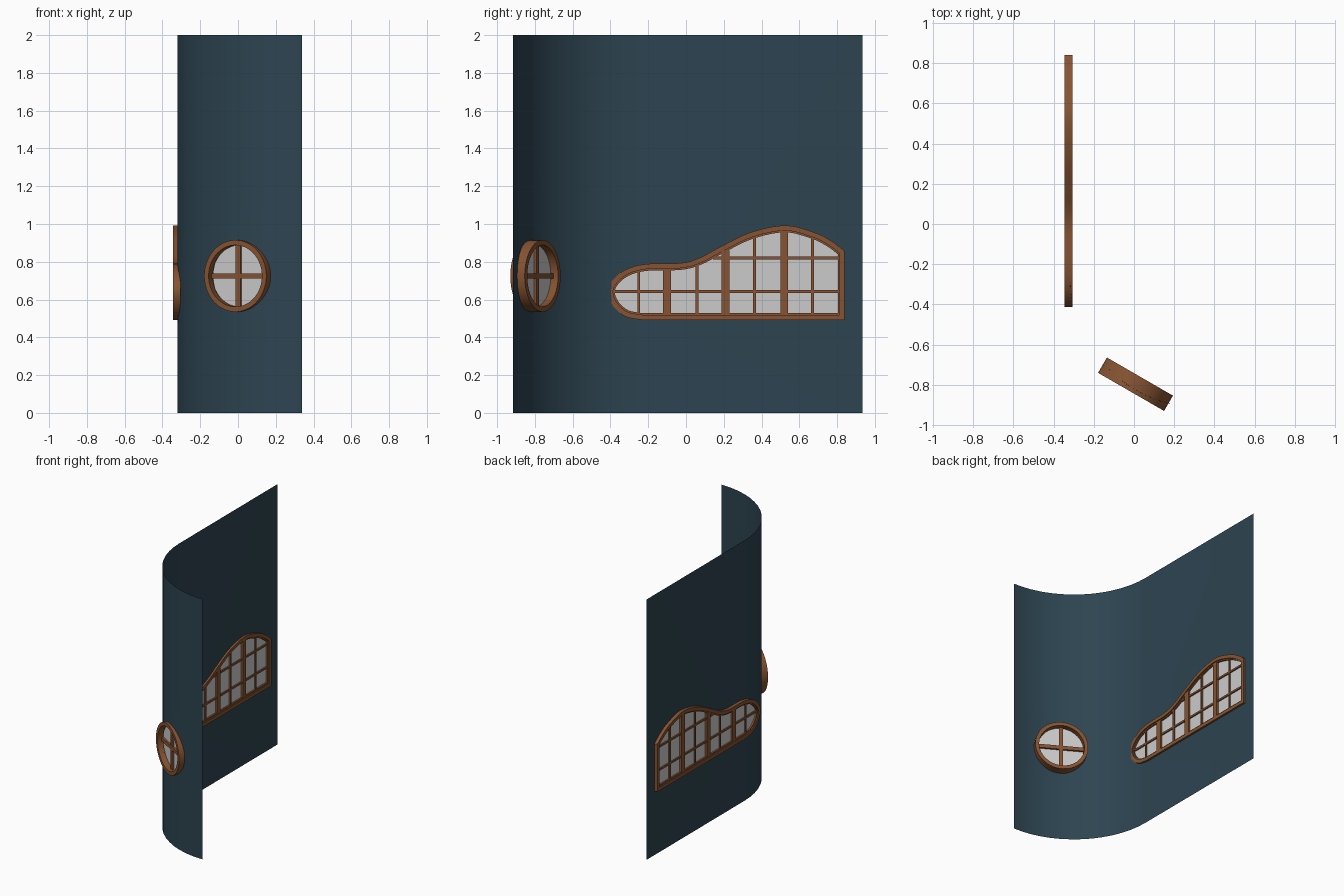
import bpy, bmesh, math
from mathutils import Matrix, Vector

if "Cube" in bpy.data.objects:
    bpy.data.objects.remove(bpy.data.objects["Cube"])

R, Y0, XF = 0.66, -0.255, -0.32          # corner radius, start of the bend, flat wall x
Y_END, HEIGHT, SEGS = 0.935, 2.0, 14
ARC = R * math.pi / 2


def material(name, rgb):
    m = bpy.data.materials.new(name)
    m.diffuse_color = (*rgb, 1)
    m.use_nodes = True
    m.node_tree.nodes["Principled BSDF"].inputs["Base Color"].default_value = m.diffuse_color
    return m


WALL = material("wall_paint", (0.026, 0.058, 0.082))
WOOD = material("wood", (0.24, 0.088, 0.032))


def finish(name, bm, mat=None, smooth=True):
    me = bpy.data.meshes.new(name)
    bm.to_mesh(me)
    bm.free()
    ob = bpy.data.objects.new(name, me)
    bpy.context.collection.objects.link(ob)
    if mat:
        me.materials.append(mat)
    if smooth:
        bpy.ops.object.select_all(action='DESELECT')
        ob.select_set(True)
        bpy.context.view_layer.objects.active = ob
        bpy.ops.object.shade_smooth_by_angle(angle=math.radians(30))
    return ob


def inset(pts, d):
    """Mitred inward offset of a counter-clockwise outline."""
    out = []
    for i, p in enumerate(pts):
        p = Vector(p)
        a = (p - Vector(pts[i - 1])).normalized()
        b = (Vector(pts[(i + 1) % len(pts)]) - p).normalized()
        na, nb = Vector((-a.y, a.x)), Vector((-b.y, b.x))
        out.append(tuple(p + (na + nb) * d / (1 + na.dot(nb))))
    return out


def slab(name, outline, depth, mtx, mat, hole=None):
    """Extruded outline, or a ring when a matching hole outline is given."""
    bm = bmesh.new()
    h, n = depth / 2, len(outline)
    loop = lambda pts, w: [bm.verts.new(mtx @ Vector((u, v, w))) for u, v in pts]
    f, b = loop(outline, h), loop(outline, -h)
    if hole:
        fi, bi = loop(hole, h), loop(hole, -h)
    for i in range(n):
        j = (i + 1) % n
        bm.faces.new((b[i], b[j], f[j], f[i]))
        if hole:
            bm.faces.new((f[i], f[j], fi[j], fi[i]))
            bm.faces.new((fi[i], fi[j], bi[j], bi[i]))
            bm.faces.new((bi[i], bi[j], b[j], b[i]))
    if not hole:
        bm.faces.new(f)
        bm.faces.new(b[::-1])
    return finish(name, bm, mat)


def pane(name, outline, mtx):
    bm = bmesh.new()
    bm.faces.new([bm.verts.new(mtx @ Vector((u, v, 0))) for u, v in outline])
    bmesh.ops.triangulate(bm, faces=bm.faces[:])
    return finish(name, bm, None, False)


def span(pts, axis, val):
    """Extent of the outline along the other axis at a given coordinate."""
    hits = []
    for i, p in enumerate(pts):
        q = pts[i - 1]
        if (p[axis] - val) * (q[axis] - val) < 0:
            t = (val - p[axis]) / (q[axis] - p[axis])
            hits.append(p[1 - axis] + t * (q[1 - axis] - p[1 - axis]))
    return min(hits) - 0.006, max(hits) + 0.006


def bar(name, pts, axis, val, width, depth, mtx):
    lo, hi = span(pts, axis, val)
    a, b = val - width / 2, val + width / 2
    rect = [(a, lo), (b, lo), (b, hi), (a, hi)]
    if axis == 1:
        rect = [(lo, a), (hi, a), (hi, b), (lo, b)]
    slab(name, rect, depth, mtx, WOOD)


def frame_matrix(origin, t):
    t, z = Vector(t), Vector((0, 0, 1))
    m = Matrix((t, z, t.cross(z))).transposed().to_4x4()
    m.translation = origin
    return m


def smooth_path(pts, steps=6):
    ext = [pts[0]] + pts + [pts[-1]]
    out = []
    for k in range(1, len(ext) - 2):
        p0, p1, p2, p3 = (Vector(ext[k + o]) for o in (-1, 0, 1, 2))
        for s in range(steps):
            t = s / steps
            out.append(tuple(0.5 * (2 * p1 + (p2 - p0) * t + (2 * p0 - 5 * p1 + 4 * p2 - p3) * t * t
                                    + (3 * p1 - p0 - 3 * p2 + p3) * t ** 3)))
    return out + [pts[-1]]


# long wavy window
top = [(0.84, 0.857), (0.77, 0.91), (0.68, 0.955), (0.525, 0.992), (0.34, 0.955), (0.18, 0.878),
       (0.07, 0.82), (-0.03, 0.793), (-0.21, 0.788), (-0.32, 0.758), (-0.39, 0.70), (-0.413, 0.637),
       (-0.385, 0.565), (-0.32, 0.51), (-0.23, 0.492)]
wavy = [(0.84, 0.492)] + smooth_path(top)
M = frame_matrix((-0.325, 0, 0), (0, 1, 0))
inner, bead = inset(wavy, 0.027), inset(wavy, 0.036)
slab("long_window_frame", wavy, 0.04, M, WOOD, inner)
slab("long_window_bead", inset(wavy, 0.025), 0.024, M, WOOD, bead)
pane("long_window_glass", inner, M)
for i, y in enumerate((-0.10, 0.21, 0.52)):
    bar(f"long_window_mullion_{i}", bead, 0, y, 0.042, 0.032, M)
for i, y in enumerate((-0.25, 0.058, 0.363, 0.67)):
    bar(f"long_window_thin_bar_{i}", bead, 0, y, 0.014, 0.02, M)
for i, z in enumerate((0.643, 0.82)):
    bar(f"long_window_cross_bar_{i}", bead, 1, z, 0.014, 0.02, M)

# round window on the bend
def circle(cu, cv, r, n=48):
    return [(cu + r * math.cos(2 * math.pi * (i + .5) / n), cv + r * math.sin(2 * math.pi * (i + .5) / n))
            for i in range(n)]


C = frame_matrix((0.0075, -0.797, 0.725), (math.cos(math.pi / 6), -0.5, 0))
slab("round_window_frame", circle(0, 0, 0.19), 0.088, C, WOOD, circle(0, 0, 0.163))
pane("round_window_glass", circle(0, 0, 0.165), C)
for axis, label in ((0, "upright"), (1, "cross_bar")):
    bar("round_window_" + label, circle(0, 0, 0.163), axis, 0, 0.028, 0.03, C)

# wall: flat sheet with two openings, sliced and bent round the corner
bm = bmesh.new()
u_end = Y0 - ARC
openings = [[(u_end, 0), (Y_END, 0), (Y_END, HEIGHT), (u_end, HEIGHT)],
            inset(wavy, 0.014), circle(Y0 - R * math.pi / 3, 0.725, 0.177)]
for pts in openings:
    vs = [bm.verts.new((u, v, 0)) for u, v in pts]
    for i in range(len(vs)):
        bm.edges.new((vs[i - 1], vs[i]))
bmesh.ops.triangle_fill(bm, use_beauty=True, edges=bm.edges[:], normal=(0, 0, 1))
for k in range(SEGS):
    bmesh.ops.bisect_plane(bm, geom=bm.verts[:] + bm.edges[:] + bm.faces[:], dist=1e-5,
                           plane_co=(Y0 - ARC * k / SEGS, 0, 0), plane_no=(1, 0, 0))
for v in bm.verts:
    u, z = v.co.x, v.co.y
    a = max(0, (Y0 - u) / R)
    v.co = (XF + R * (1 - math.cos(a)), u if a == 0 else Y0 - R * math.sin(a), z)
finish("curved_wall", bm, WALL)
